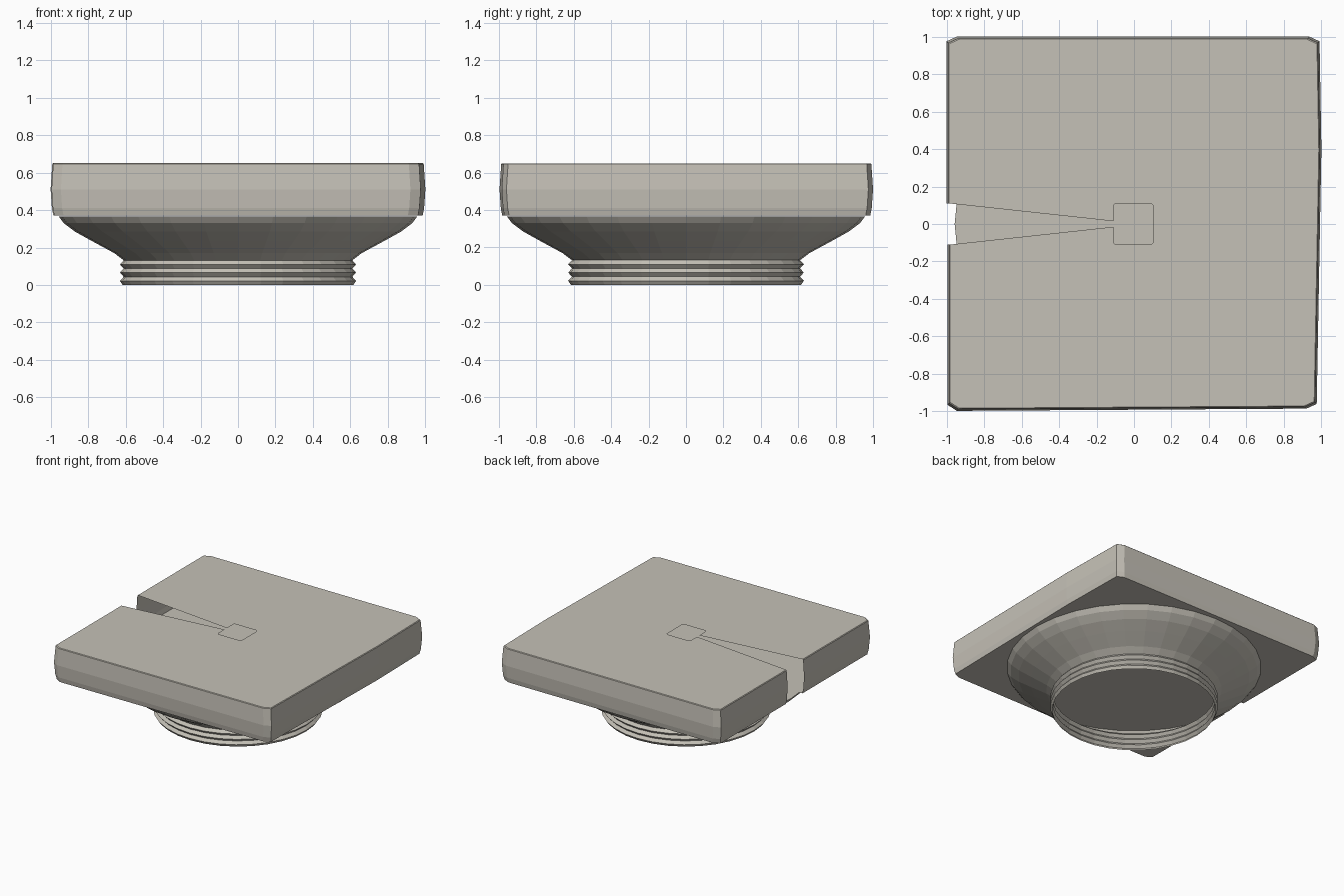
import bpy, bmesh, math

cube = bpy.data.objects.get("Cube")
if cube:
    bpy.data.objects.remove(cube, do_unlink=True)

SEGMENTS = 32


def make_material(name, color):
    mat = bpy.data.materials.new(name)
    mat.use_nodes = True
    mat.diffuse_color = color
    mat.node_tree.nodes["Principled BSDF"].inputs["Base Color"].default_value = color
    return mat


stone = make_material("warm grey", (0.56, 0.535, 0.475, 1))


def finish(name, bm):
    bmesh.ops.recalc_face_normals(bm, faces=bm.faces)
    mesh = bpy.data.meshes.new(name)
    bm.to_mesh(mesh)
    bm.free()
    obj = bpy.data.objects.new(name, mesh)
    obj.data.materials.append(stone)
    bpy.context.collection.objects.link(obj)
    return obj


# Hollow square plate: slightly uneven, chamfered corners and bulging sides
outer = [(-0.995, -0.11), (-0.995, -0.965), (-0.945, -0.997), (0.92, -0.985),
         (0.975, -0.96), (1, 0.4), (0.99, 0.975), (0.935, 1), (-0.945, 1),
         (-1, 0.975), (-1, 0.11)]

# Keyhole opening: a wedge leading into a small square
half = [(-0.11, 0.015), (-0.11, 0.1), (-0.1, 0.108), (0.092, 0.108), (0.102, 0.1)]
keyhole = half + [(x, -y) for x, y in reversed(half)]

bm = bmesh.new()
levels = [(0.37, 0.985), (0.41, 0.993), (0.51, 1), (0.645, 0.991), (0.65, 0.986)]


def ring(points, z, scale):
    return [bm.verts.new((x * scale, y if abs(y) < 0.2 else y * scale, z))
            for x, y in points]


rings = [ring(outer, z, scale) for z, scale in levels]
for low, high in zip(rings, rings[1:]):
    for i in range(len(outer) - 1):
        bm.faces.new((low[i], low[i + 1], high[i + 1], high[i]))
for rim, (z, scale) in ((rings[0], levels[0]), (rings[-1], levels[-1])):
    bm.faces.new(rim + ring(keyhole, z, 1))
finish("square_plate", bm)


# Turned shell: open ridged neck and flared bowl, closed by a flat lid
profile = [(0.615, 0.0)]
for ridge in range(3):
    base = 0.044 * ridge
    profile += [(0.63, base + 0.022), (0.61, base + 0.044)]
profile += [(0.66, 0.17), (0.78, 0.235), (0.87, 0.285), (0.93, 0.33),
            (0.957, 0.366), (0, 0.366)]

bm = bmesh.new()
verts = [bm.verts.new((r, 0, z)) for r, z in profile]
edges = [bm.edges.new(pair) for pair in zip(verts, verts[1:])]
bmesh.ops.spin(bm, geom=verts + edges, cent=(0, 0, 0), axis=(0, 0, 1),
               angle=math.tau, steps=SEGMENTS, use_merge=False)
bmesh.ops.remove_doubles(bm, verts=bm.verts, dist=0.0005)
finish("threaded_body", bm)
